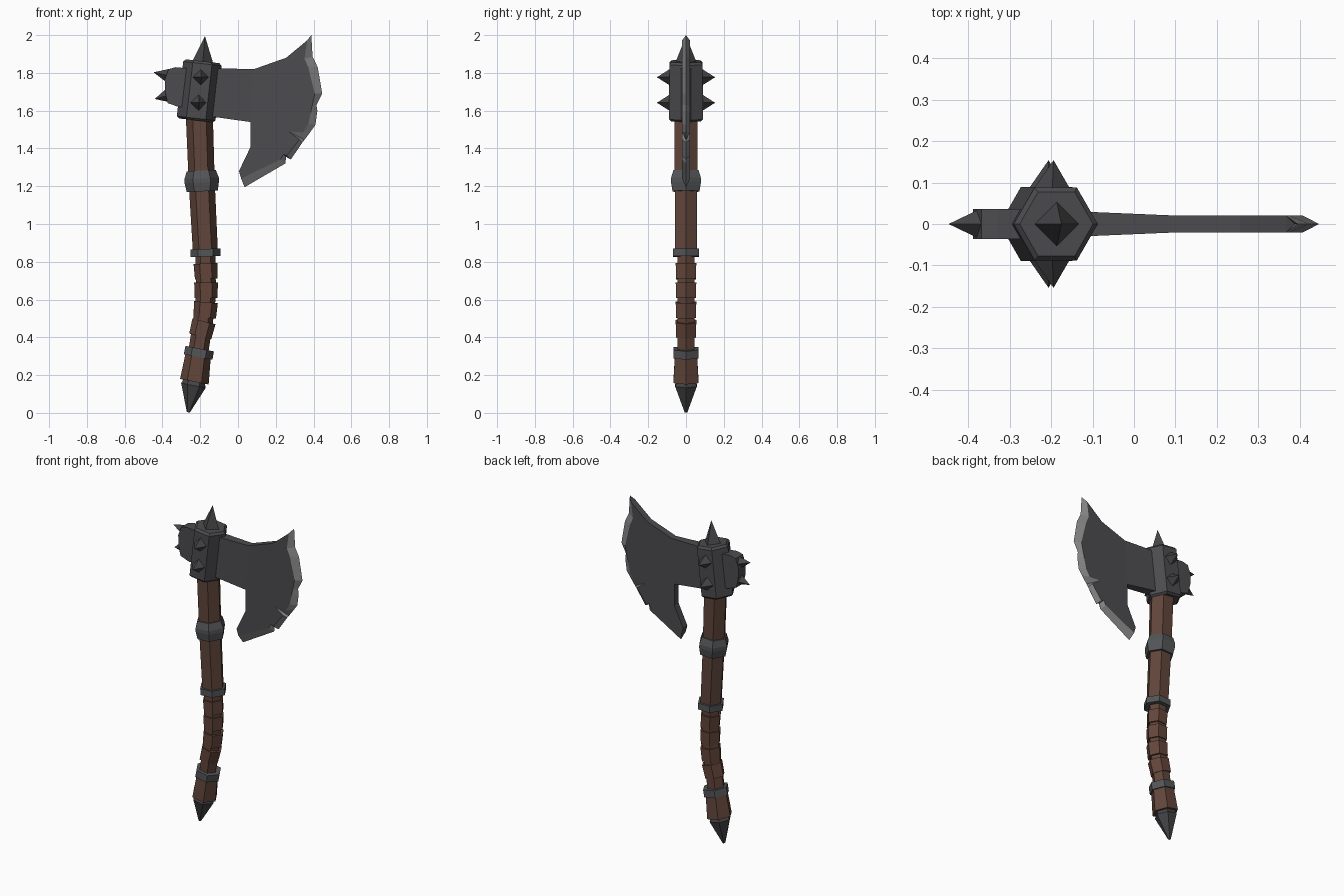
import bpy, bmesh, math
from mathutils import Vector

if "Cube" in bpy.data.objects:
    bpy.data.objects.remove(bpy.data.objects["Cube"])


def material(name, rgb):
    m = bpy.data.materials.new(name)
    m.diffuse_color = (*rgb, 1)
    m.use_nodes = True
    m.node_tree.nodes["Principled BSDF"].inputs["Base Color"].default_value = m.diffuse_color
    return m


IRON = material("dark_iron", (0.072, 0.071, 0.078))
SPIKE = material("spike_iron", (0.060, 0.060, 0.064))
BAND = material("band_steel", (0.088, 0.090, 0.096))
EDGE = material("sharpened_edge", (0.23, 0.23, 0.23))
WOOD = material("brown_wood", (0.118, 0.060, 0.042))
WRAP = material("leather_wrap", (0.125, 0.060, 0.042))


def finish(name, bm, *mats):
    bmesh.ops.recalc_face_normals(bm, faces=bm.faces)
    me = bpy.data.meshes.new(name)
    bm.to_mesh(me)
    bm.free()
    for m in mats:
        me.materials.append(m)
    ob = bpy.data.objects.new(name, me)
    bpy.context.collection.objects.link(ob)
    return ob


def loft(name, sections, mat, n=6):
    """Skin n-sided rings; each section is (x, z, radius, lean in degrees)."""
    bm = bmesh.new()
    rings = []
    for x, z, r, lean in sections:
        t = math.radians(lean)
        ring = []
        for k in range(n):
            a = math.tau * k / n
            c, s = r * math.cos(a), r * math.sin(a)
            ring.append(bm.verts.new((x + c * math.cos(t), s, z - c * math.sin(t))))
        rings.append(ring)
    for a, b in zip(rings, rings[1:]):
        for k in range(n):
            j = (k + 1) % n
            bm.faces.new((a[k], a[j], b[j], b[k]))
    bm.faces.new(rings[0])
    bm.faces.new(rings[-1])
    return finish(name, bm, mat)


def collar(name, x, z, height, lean, radii, mat):
    """Short loft centred on a point of the handle and leaning with it."""
    t = math.radians(lean)
    secs = []
    for f, r in radii:
        d = f * height / 2
        secs.append((x + d * math.sin(t), z + d * math.cos(t), r, lean))
    return loft(name, secs, mat)


def spike(name, base, tip, r):
    """Four-sided pyramid from base centre to tip."""
    base, tip = Vector(base), Vector(tip)
    q = (tip - base).to_track_quat('Z', 'Y')
    bm = bmesh.new()
    ring = [bm.verts.new(base + q @ Vector((r * math.cos(a), r * math.sin(a), 0)))
            for a in (0, math.pi / 2, math.pi, 3 * math.pi / 2)]
    top = bm.verts.new(tip)
    for k in range(4):
        bm.faces.new((ring[k], ring[(k + 1) % 4], top))
    bm.faces.new(ring)
    return finish(name, bm, SPIKE)


# Handle: upper shaft, thin grip core, flared butt
loft("upper_shaft", [(-0.205, 1.58, 0.072, 4), (-0.192, 1.22, 0.069, -3),
                     (-0.172, 0.84, 0.066, -3)], WOOD)
loft("grip_core", [(-0.172, 0.86, 0.053, -3), (-0.170, 0.62, 0.053, 3),
                   (-0.186, 0.48, 0.053, 8), (-0.212, 0.31, 0.053, 11)], WOOD)
loft("handle_butt", [(-0.207, 0.33, 0.066, 11), (-0.231, 0.165, 0.077, 11)], WOOD)

# Grip wraps
for i, (x, z, lean) in enumerate([(-0.170, 0.75, -3), (-0.169, 0.65, 0),
                                  (-0.173, 0.545, 5), (-0.190, 0.445, 14)]):
    collar(f"grip_wrap_{i + 1}", x, z, 0.082, lean, [(-1, 0.060), (1, 0.063)], WRAP)

# Metal bands
collar("upper_band", -0.192, 1.228, 0.11, -3,
       [(-1, 0.082), (-0.15, 0.091), (0.25, 0.091), (1, 0.077)], BAND)
collar("middle_band", -0.172, 0.848, 0.04, -2, [(-1, 0.080), (1, 0.080)], BAND)
collar("lower_band", -0.207, 0.318, 0.045, 11, [(-1, 0.077), (1, 0.077)], BAND)

# Pommel spike
loft("pommel_spike", [(-0.232, 0.166, 0.058, 11), (-0.236, 0.145, 0.066, 11),
                      (-0.263, 0.003, 0.008, 11)], SPIKE)

# Hexagonal head socket with chamfered rims
collar("head_socket", -0.205, 1.705, 0.315, 6.5,
       [(-1, 0.090), (-0.93, 0.103), (0.92, 0.102), (1, 0.089)], IRON)
spike("top_spike", (-0.187, 0, 1.855), (-0.175, 0, 1.995), 0.056)
for side, s in (("front", -1), ("back", 1)):
    for level, x, z in (("upper", -0.197, 1.777), ("lower", -0.209, 1.642)):
        spike(f"{side}_{level}_stud", (x, s * 0.083, z), (x + 0.003, s * 0.154, z), 0.045)

# Rear hammer block with two spikes
profile = [(-0.22, 1.82), (-0.33, 1.83), (-0.368, 1.82), (-0.388, 1.765),
           (-0.386, 1.70), (-0.372, 1.64), (-0.31, 1.618), (-0.24, 1.63)]
bm = bmesh.new()
sides = [[bm.verts.new((x, y, z)) for x, z in profile] for y in (-0.036, 0.036)]
for k in range(len(profile)):
    j = (k + 1) % len(profile)
    bm.faces.new((sides[0][k], sides[0][j], sides[1][j], sides[1][k]))
for ring in sides:
    bm.faces.new(ring)
finish("rear_block", bm, IRON)
spike("rear_upper_spike", (-0.372, 0, 1.786), (-0.447, 0, 1.803), 0.036)
spike("rear_lower_spike", (-0.372, 0, 1.680), (-0.441, 0, 1.662), 0.036)

# Blade: neck, flat body and a chipped, bevelled cutting edge
outer = [(0.388, 2.0), (0.395, 1.885), (0.422, 1.83), (0.446, 1.69), (0.415, 1.63),
         (0.42, 1.60), (0.41, 1.525), (0.385, 1.49), (0.352, 1.445), (0.34, 1.43),
         (0.28, 1.342), (0.255, 1.355), (0.25, 1.32), (0.035, 1.195)]
inner = [(0.366, 1.972), (0.352, 1.875), (0.372, 1.83), (0.406, 1.69), (0.393, 1.628),
         (0.385, 1.59), (0.372, 1.53), (0.345, 1.485), (0.268, 1.49), (0.325, 1.448),
         (0.258, 1.362), (0.242, 1.37), (0.225, 1.343), (0.017, 1.24)]
hook = [(0.005, 1.28), (0.065, 1.405)]
bm = bmesh.new()
rim = [bm.verts.new((x, 0, z)) for x, z in outer]
loops = []
for s in (-1, 1):
    def v(p, h=0.021):
        return bm.verts.new((p[0], s * h, p[1]))
    root = [v((-0.15, 1.57), 0.031), v((-0.15, 1.825), 0.031)]
    shoulder, armpit, crest = v((0.085, 1.82)), v((0.065, 1.54)), v((0.255, 1.88))
    bevel = [v(p) for p in inner]
    under = [v(p) for p in hook]
    bm.faces.new((root[0], root[1], shoulder, armpit))
    bm.faces.new([shoulder, crest] + bevel + under + [armpit])
    for k in range(len(rim) - 1):
        bm.faces.new((bevel[k], bevel[k + 1], rim[k + 1], rim[k])).material_index = 1
    loops.append((root, [root[1], shoulder, crest, bevel[0]],
                  [bevel[-1]] + under + [armpit, root[0]], bevel))
(ra, ta, ua, ba), (rb, tb, ub, bb) = loops
for la, lb in ((ra, rb), (ta, tb), (ua, ub)):
    for k in range(len(la) - 1):
        bm.faces.new((la[k], la[k + 1], lb[k + 1], lb[k]))
for k in (0, -1):
    bm.faces.new((ba[k], rim[k], bb[k]))
finish("axe_blade", bm, IRON, EDGE)
